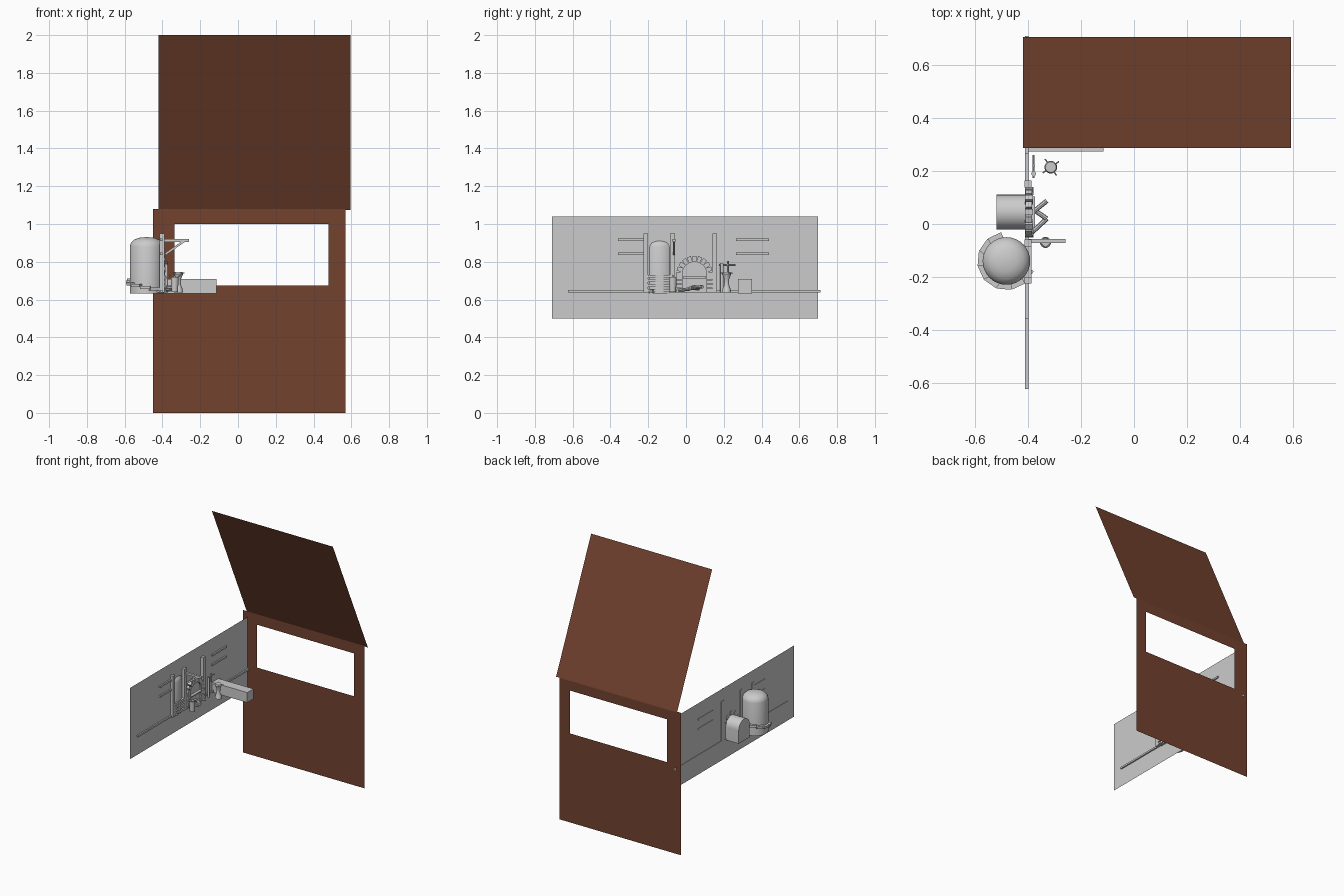
import bpy, bmesh, math
from mathutils import Vector, Matrix

if "Cube" in bpy.data.objects:
    bpy.data.objects.remove(bpy.data.objects["Cube"])


def material(name, rgb):
    m = bpy.data.materials.new(name)
    m.diffuse_color = (*rgb, 1)
    m.use_nodes = True
    m.node_tree.nodes["Principled BSDF"].inputs["Base Color"].default_value = m.diffuse_color
    return m


BROWN = material("brown_wood", (0.17, 0.055, 0.028))
GREY = material("plain_grey", (0.6, 0.6, 0.6))


def finish(name, bm, mat=GREY, smooth=False):
    me = bpy.data.meshes.new(name)
    bm.to_mesh(me)
    bm.free()
    me.materials.append(mat)
    ob = bpy.data.objects.new(name, me)
    bpy.context.collection.objects.link(ob)
    if smooth:
        bpy.ops.object.select_all(action='DESELECT')
        ob.select_set(True)
        bpy.context.view_layer.objects.active = ob
        bpy.ops.object.shade_smooth_by_angle(angle=math.radians(35))
    return ob


def sheet(name, quads, mat):
    bm = bmesh.new()
    for q in quads:
        bm.faces.new([bm.verts.new(p) for p in q])
    bmesh.ops.remove_doubles(bm, verts=bm.verts, dist=1e-5)
    return finish(name, bm, mat)


def box(name, x, y, z):
    """Box from three (low, high) ranges."""
    bm = bmesh.new()
    c = [(a + b) / 2 for a, b in (x, y, z)]
    s = [b - a for a, b in (x, y, z)]
    bmesh.ops.create_cube(bm, size=1, matrix=Matrix.Translation(c) @ Matrix.Diagonal((*s, 1)))
    return finish(name, bm)


def turned_box(name, centre, size, angle, axis):
    bm = bmesh.new()
    mat = Matrix.Translation(centre) @ Matrix.Rotation(angle, 4, axis) @ Matrix.Diagonal((*size, 1))
    bmesh.ops.create_cube(bm, size=1, matrix=mat)
    return finish(name, bm)


def rod(name, a, b, r1, r2=None, sides=12):
    a, b = Vector(a), Vector(b)
    d = b - a
    bm = bmesh.new()
    mat = Matrix.Translation((a + b) / 2) @ d.to_track_quat('Z', 'Y').to_matrix().to_4x4()
    bmesh.ops.create_cone(bm, cap_ends=True, segments=sides, radius1=r1,
                          radius2=r1 if r2 is None else r2, depth=d.length, matrix=mat)
    return finish(name, bm, GREY, True)


def lathe(name, profile, x, y, steps=32):
    bm = bmesh.new()
    vs = [bm.verts.new((r, 0, z)) for r, z in profile]
    es = [bm.edges.new(p) for p in zip(vs, vs[1:])]
    bmesh.ops.spin(bm, geom=vs + es, axis=(0, 0, 1), cent=(0, 0, 0), angle=math.tau, steps=steps)
    bmesh.ops.remove_doubles(bm, verts=bm.verts, dist=1e-5)
    bmesh.ops.recalc_face_normals(bm, faces=bm.faces)
    bmesh.ops.translate(bm, verts=bm.verts, vec=(x, y, 0))
    return finish(name, bm, GREY, True)


# Brown front wall with its window opening
W, WY = (-0.45, -0.335, 0.48, 0.57), 0.705
H = (0.0, 0.675, 1.0, 1.08)
sheet("window_wall", [[(W[i], WY, H[j]), (W[i + 1], WY, H[j]), (W[i + 1], WY, H[j + 1]), (W[i], WY, H[j + 1])]
                      for i in range(3) for j in range(3) if (i, j) != (1, 1)], BROWN)

# Raised awning, leaning forward
sheet("awning", [[(-0.42, 0.707, 1.075), (0.595, 0.707, 1.075), (0.595, 0.287, 2), (-0.42, 0.287, 2)]], BROWN)

# Grey side wall
SX = -0.41
sheet("side_wall", [[(SX, -0.71, 0.5), (SX, 0.70, 0.5), (SX, 0.70, 1.04), (SX, -0.71, 1.04)]], GREY)

# Long sill and short rails on the side wall
box("sill", (-0.413, -0.4), (-0.625, 0.712), (0.637, 0.65))
for i, (y0, y1) in enumerate(((0.265, 0.44), (-0.36, -0.215))):
    for j, z in enumerate((0.842, 0.915)):
        box(f"rail_{i}_{j}", (-0.413, -0.4), (y0, y1), (z - 0.005, z + 0.008))

# Trough standing out from the wall
box("trough", (-0.41, -0.115), (0.275, 0.35), (0.632, 0.708))

# Timber posts
for i, y in enumerate((-0.213, -0.072, 0.152)):
    box(f"post_{i}", (-0.415, -0.388), (y - 0.013, y + 0.013), (0.637, 0.95))

# Bracket arm with diagonal brace
box("bracket_arm", (-0.40, -0.26), (-0.072, -0.056), (0.905, 0.92))
turned_box("bracket_brace", (-0.335, -0.064, 0.875), (0.12, 0.012, 0.012), math.radians(-35), 'Y')

# Domed boiler
CX, CY = -0.483, -0.14
lathe("boiler", [(0, 0.632), (0.09, 0.632), (0.09, 0.88), (0.084, 0.9), (0.066, 0.917),
                 (0.04, 0.927), (0, 0.931)], CX, CY)

# Steps winding round the boiler
for i in range(8):
    a = math.radians(115 + 30 * i)
    z = 0.712 - 0.0095 * i
    turned_box(f"step_{i}", (CX + 0.072 * math.cos(a), CY + 0.072 * math.sin(a), z),
               (0.07, 0.055, 0.016), a, 'Z')
for i, z in enumerate((0.648, 0.674, 0.7, 0.722)):
    box(f"front_step_{i}", (-0.44, -0.388), (-0.2, -0.085), (z - 0.008, z + 0.008))

# Arched furnace body
FY, FZ, FR = 0.045, 0.735, 0.066
arch = [(FY + FR, 0.637)] + [(FY + FR * math.cos(t * math.pi / 16), FZ + FR * math.sin(t * math.pi / 16))
                            for t in range(17)] + [(FY - FR, 0.637)]
bm = bmesh.new()
f = bm.faces.new([bm.verts.new((-0.52, y, z)) for y, z in arch])
ext = bmesh.ops.extrude_face_region(bm, geom=[f])
bmesh.ops.translate(bm, verts=[v for v in ext["geom"] if isinstance(v, bmesh.types.BMVert)], vec=(0.125, 0, 0))
bmesh.ops.recalc_face_normals(bm, faces=bm.faces)
finish("furnace", bm, GREY, True)

# Brick surround
for i in range(11):
    a = math.pi * i / 10
    turned_box(f"arch_brick_{i}", (-0.398, FY + 0.08 * math.cos(a), FZ + 0.08 * math.sin(a)),
               (0.024 + 0.006 * (i % 2), 0.032, 0.022), a, 'X')
for s in (-1, 1):
    for k in range(4):
        y = FY + s * 0.08
        box(f"side_brick_{s}_{k}", (-0.411, -0.385 + 0.004 * (k % 2)), (y - 0.016, y + 0.016),
            (0.638 + 0.023 * k, 0.658 + 0.023 * k))
box("furnace_shelf", (-0.41, -0.375), (-0.015, 0.105), (0.712, 0.722))

# Fuel logs on the floor of the furnace
for i, (y, t) in enumerate(((0.0, 0.04), (0.035, -0.03), (0.07, 0.035))):
    rod(f"log_{i}", (-0.395, y - t, 0.65 + 0.008 * i), (-0.33, y + t / 2, 0.655 + 0.006 * i), 0.009, sides=8)

# Small bucket with handles
lathe("bucket", [(0, 0.64), (0.017, 0.64), (0.021, 0.72), (0.017, 0.72), (0.015, 0.66), (0, 0.66)], -0.335, -0.07, 20)
for s in (-1, 1):
    rod(f"bucket_handle_{s}", (-0.335, -0.07, 0.705), (-0.335 + s * 0.03, -0.07, 0.73), 0.003, sides=6)

# Turned stand with cross-shaped handle
SXX, SY = -0.315, 0.215
lathe("stand", [(0, 0.637), (0.024, 0.637), (0.02, 0.66), (0.012, 0.68), (0.014, 0.71), (0.024, 0.735),
                (0.02, 0.745), (0, 0.745)], SXX, SY, 20)
for i in range(2):
    a = math.radians(35 + 90 * i)
    d = Vector((math.cos(a), math.sin(a), 0)) * 0.038
    c = Vector((SXX, SY, 0.74))
    rod(f"stand_spoke_{i}", c - d, c + d, 0.003, sides=6)

# Valve pipe with its cross bar
rod("valve_pipe", (-0.38, 0.19, 0.637), (-0.38, 0.19, 0.79), 0.009)
rod("valve_bar", (-0.38, 0.175, 0.785), (-0.38, 0.262, 0.785), 0.004, sides=8)
rod("valve_stem", (-0.38, 0.222, 0.74), (-0.38, 0.222, 0.805), 0.006, sides=8)
